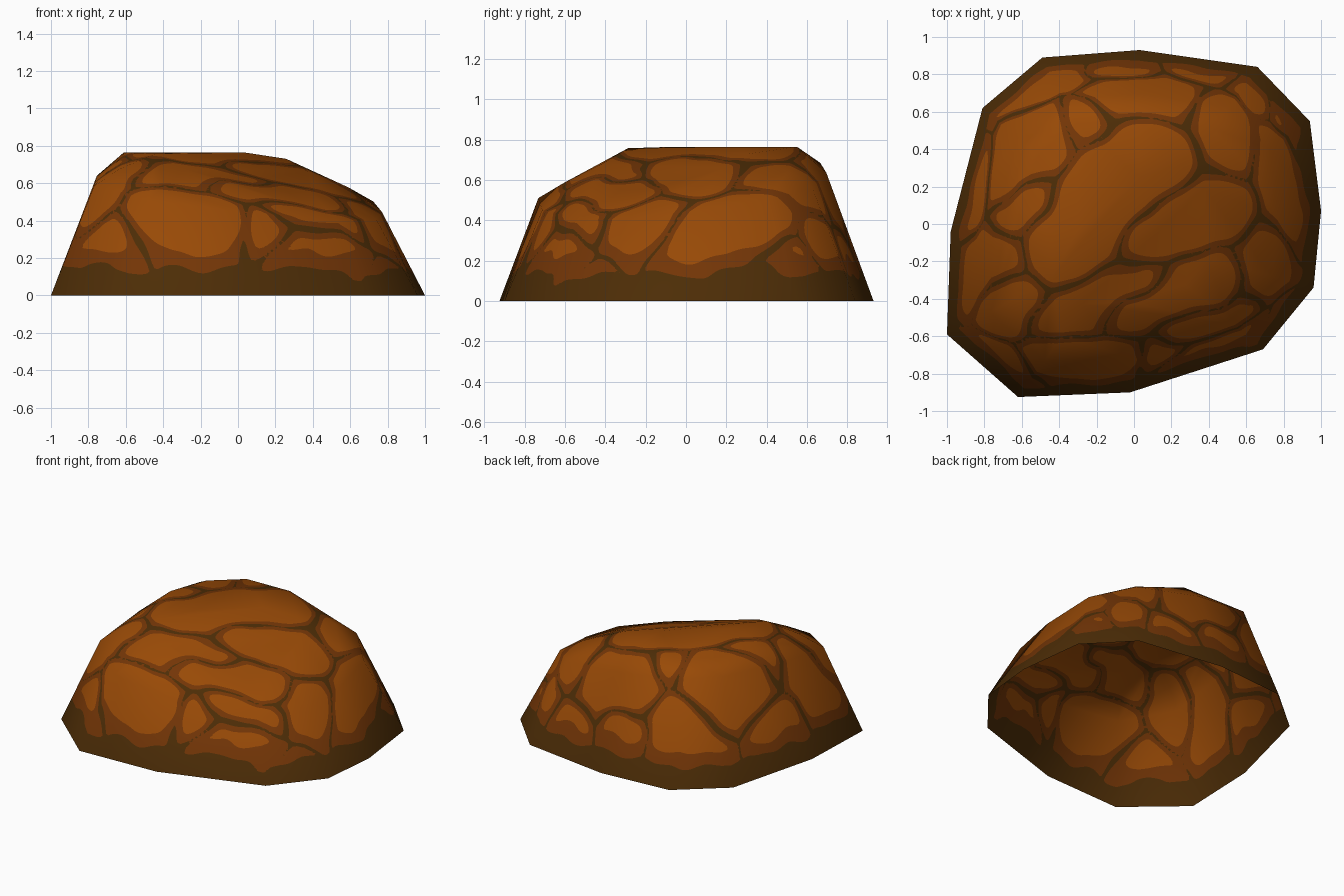
import bpy, bmesh, math
from mathutils import Vector, noise
from mathutils.bvhtree import BVHTree
from mathutils.interpolate import poly_3d_calc

if "Cube" in bpy.data.objects:
    bpy.data.objects.remove(bpy.data.objects["Cube"])

TOP = 0.765

# Outline of the open foot, seen from above
FOOT = [(-.49, .89), (.03, .93), (.66, .84), (.94, .55), (1, .07), (.96, -.34),
        (.69, -.67), (-.02, -.90), (-.62, -.925), (-1, -.59), (-.98, -.04), (-.81, .62)]

# Rings above the foot: scale, shift x, shift y, height, slope along x, slope along y
RINGS = [(1, 0, 0, 0, 0, 0),
         (.77, 0, -.02, .545, -.135, .135),
         (.63, 0, -.02, .63, -.20, .20),
         (.42, -.02, -.04, .715, -.28, .28)]

# Stones as seen from above: a line from one end to the other, and a radius
LARGE = [(-.38, -.10, .08, .33, .19), (.10, -.05, .48, .13, .13),
         (-.03, -.45, .42, -.32, .10), (-.43, -.50, .05, -.32, .09),
         (.25, -.56, .62, -.46, .05), (-.45, -.74, -.10, -.74, .12),
         (.35, -.71, .62, -.61, .13), (.75, -.28, .75, -.18, .14),
         (.76, .36, .84, .02, .14), (.43, .60, .53, .40, .12),
         (-.08, .70, .22, .68, .14), (-.68, .27, -.52, .52, .15),
         (-.52, .79, -.40, .74, .08), (-.68, .02, -.56, .12, .09),
         (-.85, -.32, -.70, -.15, .10), (-.78, -.50, -.62, -.40, .11)]
SMALL = [(.13, -.70, .08), (.64, .68, .08), (-.28, .58, .08), (-.84, .15, .06),
         (-.70, -.70, .09), (.78, -.50, .09), (.82, .55, .10), (.40, .80, .07),
         (-.08, .825, .05)]


def make_hull():
    """Low dome shell, open below."""
    bm = bmesh.new()
    for s, dx, dy, h, sx, sy in RINGS:
        for x, y in FOOT:
            px, py = x * s + dx, y * s + dy
            bm.verts.new((px, py, min(TOP, h + sx * px + sy * py)))
    for p in [(.03, .25), (-.3, -.03), (.03, .55), (-.61, .1)]:
        bm.verts.new((*p, TOP))
    bmesh.ops.convex_hull(bm, input=bm.verts[:])
    under = [f for f in bm.faces if all(v.co.z < 1e-4 for v in f.verts)]
    bmesh.ops.delete(bm, geom=under, context='FACES')
    loose = [v for v in bm.verts if not v.link_faces]
    bmesh.ops.delete(bm, geom=loose, context='VERTS')
    bmesh.ops.triangulate(bm, faces=bm.faces[:])
    bm.normal_update()
    bm.faces.ensure_lookup_table()
    return bm


hull = make_hull()
tree = BVHTree.FromBMesh(hull)


def on_dome(x, y):
    hit = tree.ray_cast(Vector((x, y, 2)), Vector((0, 0, -1)))[0]
    return hit if hit else Vector((x, y, .25))


STONES = [(on_dome(a, b), on_dome(c, d), r) for a, b, c, d, r in LARGE]
STONES += [(on_dome(x, y), on_dome(x, y), r) for x, y, r in SMALL]


def stone_distance(p, stone):
    a, b, r = stone
    ab = b - a
    t = max(0, min(1, (p - a).dot(ab) / max(ab.length_squared, 1e-9)))
    return (p - a - ab * t).length - r


def fields(co):
    """Positive inside a stone face / inside a stone rim."""
    p = co + noise.noise_vector(co * 5) * .03
    d = sorted(stone_distance(p, s) for s in STONES)
    gaps = [max((k - d[0]) / 2, 1e-4) for k in d[1:5]]
    gaps.append(max((p.z - .104 + .05 * noise.noise(co * 6)) * .27, 1e-4))
    f = sum(g ** -3 for g in gaps) ** (-1 / 3)
    n = noise.noise(co * 4 + Vector((7, 3, 1)))
    return (f - .032 - .008 * n + 1e-7, f - .009 - .014 * n + 1e-7)


def cut_along(bm, val, i):
    """Cut the faces where field i changes sign."""
    new = set()
    for e in bm.edges[:]:
        v, w = e.verts
        a, b = val[v][i], val[w][i]
        if a * b < 0:
            t = min(.98, max(.02, a / (a - b)))
            other = [val[v][k] + (val[w][k] - val[v][k]) * t for k in (0, 1)]
            other[i] = 0
            n = bmesh.utils.edge_split(e, v, t)[1]
            val[n] = other
            new.add(n)
    for f in bm.faces[:]:
        vs = [v for v in f.verts if v in new]
        if len(vs) == 2:
            bmesh.utils.face_split(f, vs[0], vs[1])
    bmesh.ops.triangulate(bm, faces=bm.faces[:])


# Fine copy of the shell, so the stones can be cut into it
bm = hull.copy()
for _ in range(8):
    long_edges = [e for e in bm.edges if e.calc_length() > .028]
    if not long_edges:
        break
    bmesh.ops.subdivide_edges(bm, edges=long_edges, cuts=1)
    bmesh.ops.triangulate(bm, faces=bm.faces[:])
val = {v: fields(v.co) for v in bm.verts}
cut_along(bm, val, 0)
cut_along(bm, val, 1)

# Colour: stone face, stone rim or dark ground
for f in bm.faces:
    face, rim = (sum(val[v][k] for v in f.verts) for k in (0, 1))
    f.material_index = 0 if face > 0 else 1 if rim > 0 else 2
    f.smooth = True

mesh = bpy.data.meshes.new("rock_dome")
bm.to_mesh(mesh)
for name, col in [("orange_stone", (.315, .068, .002)), ("brown_rim", (.172, .036, .002)),
                  ("dark_earth", (.074, .026, .002))]:
    m = bpy.data.materials.new(name)
    m.diffuse_color = (*col, 1)
    m.use_nodes = True
    m.node_tree.nodes["Principled BSDF"].inputs["Base Color"].default_value = m.diffuse_color
    mesh.materials.append(m)


def soft_normal(co):
    """Blend the corner normals of the low shell."""
    _, _, i, _ = tree.find_nearest(co)
    vs = hull.faces[i].verts
    w = poly_3d_calc([v.co for v in vs], co)
    return sum((v.normal * k for v, k in zip(vs, w)), Vector()).normalized()


mesh.normals_split_custom_set_from_vertices([soft_normal(v.co) for v in mesh.vertices])
dome = bpy.data.objects.new("rock_dome", mesh)
bpy.context.collection.objects.link(dome)
bm.free()
hull.free()
